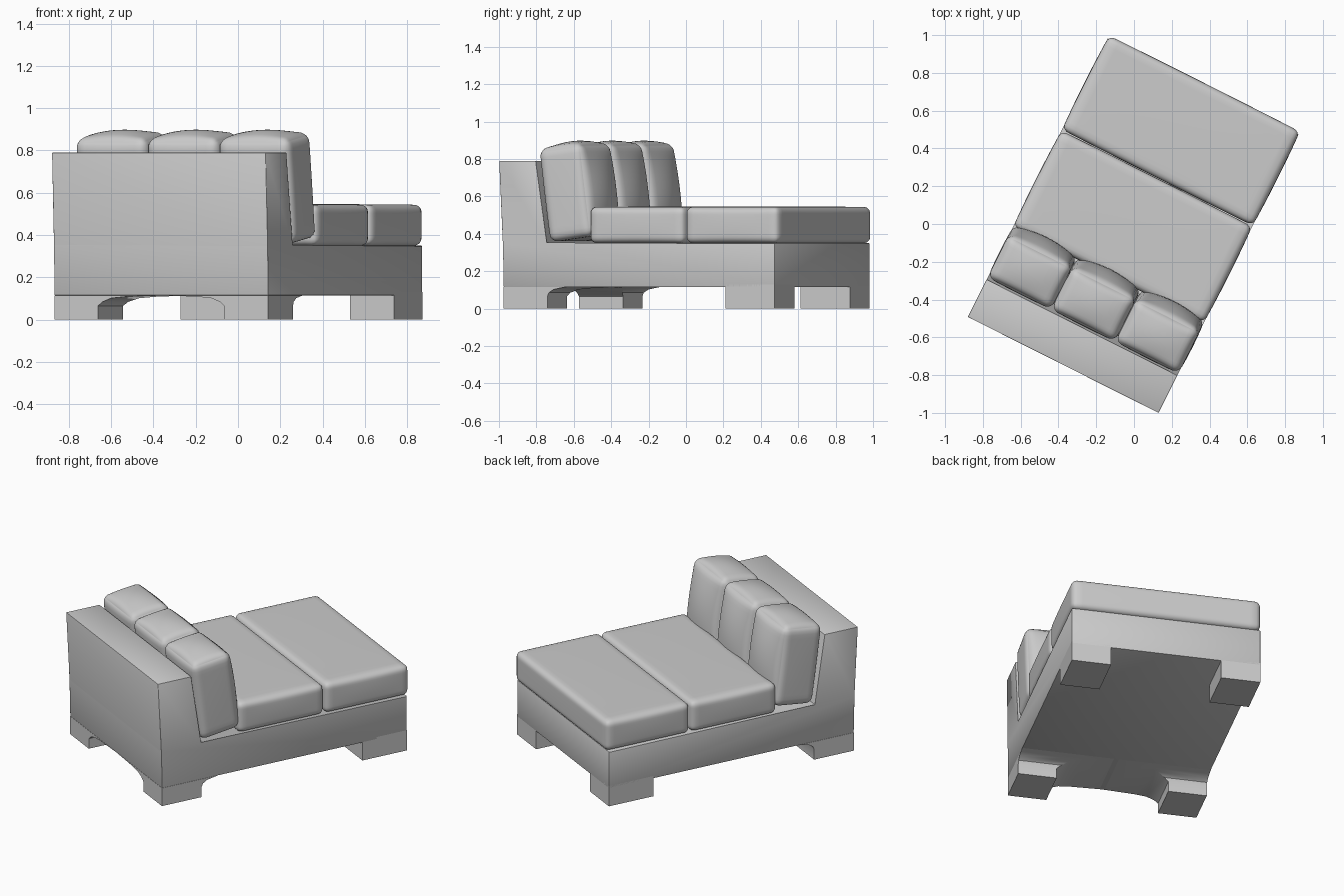
import bpy, bmesh, math
from mathutils import Vector, Matrix

if "Cube" in bpy.data.objects:
    bpy.data.objects.remove(bpy.data.objects["Cube"])

# The whole sofa is turned in plan; parts are modelled square and then rotated
TURN = Matrix.Rotation(math.radians(-26.7), 4, 'Z')


def finish(bm, name, bevel=0.0):
    if bevel:
        bmesh.ops.bevel(bm, geom=bm.edges[:], offset=bevel, segments=2,
                        profile=0.5, affect='EDGES')
    bmesh.ops.recalc_face_normals(bm, faces=bm.faces[:])
    bm.transform(TURN)
    me = bpy.data.meshes.new(name)
    bm.to_mesh(me)
    bm.free()
    ob = bpy.data.objects.new(name, me)
    bpy.context.collection.objects.link(ob)
    bpy.context.view_layer.objects.active = ob
    ob.select_set(True)
    bpy.ops.object.shade_smooth_by_angle(angle=math.radians(35))
    ob.select_set(False)


def loft(name, rings, bevel=0.0):
    """Closed solid through rings with equal point counts."""
    bm = bmesh.new()
    vs = [[bm.verts.new(p) for p in r] for r in rings]
    n = len(vs[0])
    for a, b in zip(vs, vs[1:]):
        for i in range(n):
            j = (i + 1) % n
            bm.faces.new((a[i], a[j], b[j], b[i]))
    bm.faces.new(vs[0])
    bm.faces.new(vs[-1])
    finish(bm, name, bevel)


def cushion(name, centre, half, r, bulge_lo, bulge_hi, tilt=0.0):
    """Rounded box whose faces swell by bulge_lo / bulge_hi on each axis."""
    bm = bmesh.new()
    bmesh.ops.create_cube(bm, size=2)
    bmesh.ops.subdivide_edges(bm, edges=bm.edges[:], cuts=19, use_grid_fill=True)
    for v in bm.verts:
        u = [math.sin(c * math.pi / 2) for c in v.co]
        q = Vector([u[i] * half[i] for i in range(3)])
        inner = Vector([max(-(half[i] - r), min(half[i] - r, q[i])) for i in range(3)])
        p = inner + (q - inner).normalized() * r
        for i in range(3):
            a, b = u[(i + 1) % 3], u[(i + 2) % 3]
            amount = bulge_hi[i] if u[i] > 0 else bulge_lo[i]
            p[i] += u[i] * amount * (1 - a * a) * (1 - b * b)
        v.co = p
    bm.transform(Matrix.Translation(centre) @ Matrix.Rotation(tilt, 4, 'X'))
    finish(bm, name)


W = 0.565

# Base and backrest as one side profile
side = [(-0.808, 0.115), (0.815, 0.115), (0.815, 0.35), (-0.552, 0.35),
        (-0.613, 0.79), (-0.835, 0.79), (-0.812, 0.35)]
loft("base_and_backrest", [[(x, y, z) for y, z in side] for x in (-W, W)], 0.003)

for s, label in ((-1, "left"), (1, "right")):
    # Square front legs
    loft("front_leg_" + label,
         [[(s * x, y, z) for x, y in ((0.33, 0.52), (W, 0.52), (W, 0.815), (0.33, 0.815))]
          for z in (0, 0.13)])
    # Rear legs flaring into the underside as a shallow arch
    flare = [(0.335, -0.545, 0), (0.335, -0.545, 0.065), (0.31, -0.537, 0.085),
             (0.265, -0.51, 0.102), (0.19, -0.475, 0.109), (0.0, -0.44, 0.1155)]
    loft("rear_leg_" + label,
         [[(s * x, -0.808, z), (s * W, -0.808, z), (s * W, y, z), (s * x, y, z)]
          for x, y, z in flare])

# Two seat cushions
for y0, y1, label in ((-0.30, 0.269, "rear"), (0.275, 0.832, "front")):
    cushion("seat_cushion_" + label, (0, (y0 + y1) / 2, 0.447),
            (W, (y1 - y0) / 2, 0.097), 0.035, (0.006, 0.002, 0), (0.006, 0.002, 0.003))

# Three leaning back cushions
for i in (-1, 0, 1):
    cushion("back_cushion_%d" % (i + 2), (i * 0.378, -0.445, 0.62),
            (0.188, 0.13, 0.25), 0.042, (0.004, 0.01, 0), (0.004, 0.04, 0.028),
            math.radians(7.5))
